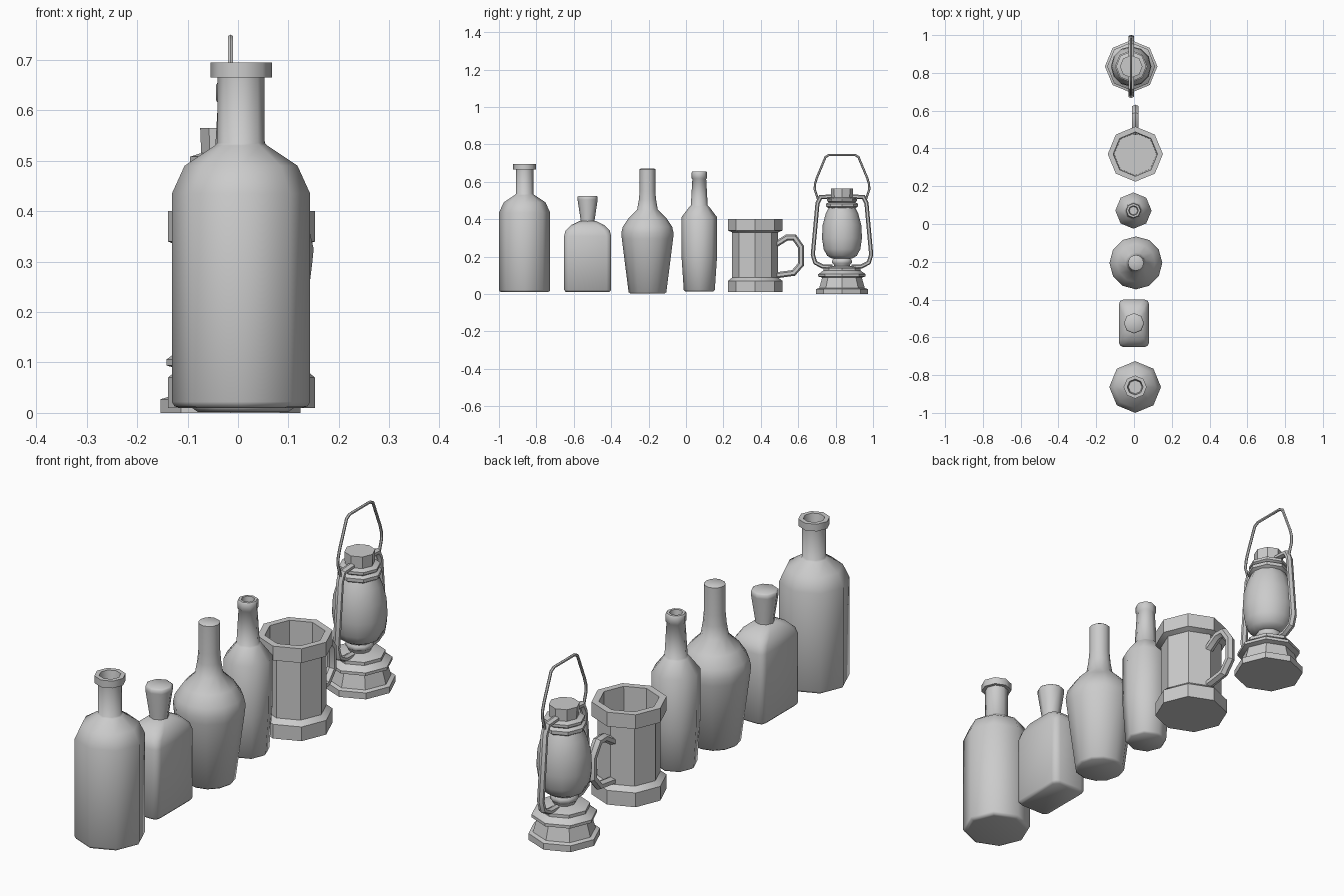
import bpy, math
from mathutils import Vector


def make(name, verts, faces, angle):
    me = bpy.data.meshes.new(name)
    me.from_pydata(verts, [], faces)
    me.update()
    ob = bpy.data.objects.new(name, me)
    bpy.context.collection.objects.link(ob)
    me.shade_smooth()
    me.set_sharp_from_angle(angle=math.radians(angle))
    return ob


def loft(name, rings, angle, cyclic=False):
    """Skin a stack of equal-length rings and cap both ends."""
    n = len(rings[0])
    verts = [p for r in rings for p in r]
    faces = []
    for k in range(len(rings) - 1):
        for i in range(n):
            j = (i + 1) % n
            faces.append((k * n + i, k * n + j, (k + 1) * n + j, (k + 1) * n + i))
    last = (len(rings) - 1) * n
    faces.append(tuple(reversed(range(n))))
    faces.append(tuple(range(last, last + n)))
    return make(name, verts, faces, angle)


def lathe(name, cx, cy, profile, n=8, angle=55):
    rings = [[(cx + r * math.cos(2 * math.pi * i / n),
               cy + r * math.sin(2 * math.pi * i / n), z) for i in range(n)]
             for r, z in profile]
    return loft(name, rings, angle)


def sweep(name, cx, path, half_x, half_t, n=6, angle=35):
    """Sweep an elliptical section along a path of (y, z) points, mitred."""
    pts = [Vector(p) for p in path]
    rings = []
    for i, p in enumerate(pts):
        a = (p - pts[i - 1]).normalized() if i else None
        b = (pts[i + 1] - p).normalized() if i < len(pts) - 1 else None
        a, b = a or b, b or a
        t = (a + b).normalized()
        side = Vector((-t.y, t.x)) / max(0.5, t.dot(a))
        ring = []
        for k in range(n):
            w = 2 * math.pi * (k + 0.5) / n
            q = p + side * half_t * math.sin(w)
            ring.append((cx + half_x * math.cos(w), q.x, q.y))
        rings.append(ring)
    return loft(name, rings, angle)


def rounded_rect(cx, cy, hx, hy, r, z):
    ring = []
    for c, (sx, sy) in enumerate(((1, 1), (-1, 1), (-1, -1), (1, -1))):
        for k in range(3):
            w = math.pi / 2 * (c + k / 2)
            ring.append((cx + sx * (hx - r) + r * math.cos(w),
                         cy + sy * (hy - r) + r * math.sin(w), z))
    return ring


# Large bottle with a lipped mouth
lathe("large_bottle", 0.006, -0.863, [
    (0.12, 0.01), (0.132, 0.013), (0.137, 0.022), (0.137, 0.435), (0.112, 0.49),
    (0.052, 0.53), (0.047, 0.535), (0.047, 0.665), (0.061, 0.665), (0.061, 0.695),
    (0.042, 0.695), (0.036, 0.655)])

# Square bottle with its stopper
SY = -0.526
loft("square_bottle", [rounded_rect(0, SY, *s) for s in (
    (0.07, 0.117, 0.02, 0.012), (0.08, 0.126, 0.025, 0.022), (0.08, 0.126, 0.025, 0.31),
    (0.074, 0.118, 0.03, 0.34), (0.062, 0.09, 0.035, 0.368), (0.036, 0.045, 0.03, 0.39))], 55)
lathe("stopper", 0, SY, [
    (0.038, 0.38), (0.038, 0.40), (0.054, 0.505), (0.054, 0.52), (0.047, 0.525)])

# Tapered bottle, closed at the top
lathe("tapered_bottle", 0.01, -0.206, [
    (0.09, 0.002), (0.101, 0.01), (0.137, 0.295), (0.14, 0.325), (0.132, 0.36),
    (0.102, 0.405), (0.055, 0.452), (0.046, 0.505), (0.042, 0.55), (0.042, 0.667),
    (0.036, 0.671)], n=12)

# Slim bottle with an open mouth
lathe("slim_bottle", -0.003, 0.071, [
    (0.075, 0.014), (0.083, 0.022), (0.095, 0.2), (0.096, 0.41), (0.05, 0.47),
    (0.045, 0.475), (0.037, 0.615), (0.041, 0.62), (0.041, 0.65), (0.037, 0.655),
    (0.026, 0.655), (0.022, 0.62)], angle=50)

# Mug with thick bands and a faceted handle
lathe("mug", 0.007, 0.37, [
    (0.146, 0.01), (0.146, 0.07), (0.123, 0.088), (0.123, 0.33), (0.146, 0.34),
    (0.146, 0.40), (0.117, 0.40), (0.112, 0.1)], angle=30)
sweep("mug_handle", 0.007, [
    (0.48, 0.265), (0.54, 0.303), (0.58, 0.302), (0.616, 0.25), (0.616, 0.16),
    (0.575, 0.113), (0.48, 0.10)], 0.02, 0.016)

# Lantern: base, burner, glass and cap
LX, LY = -0.015, 0.834
lathe("lantern_base", LX, LY, [
    (0.139, 0.0), (0.139, 0.027), (0.122, 0.032), (0.106, 0.088), (0.127, 0.094),
    (0.127, 0.106), (0.1, 0.125), (0.1, 0.138), (0.055, 0.15)], angle=30)
lathe("burner", LX, LY, [
    (0.045, 0.14), (0.045, 0.158), (0.055, 0.166), (0.055, 0.18), (0.04, 0.2)], n=10)
lathe("lantern_glass", LX, LY, [
    (0.055, 0.19), (0.08, 0.205), (0.098, 0.24), (0.107, 0.3), (0.103, 0.37),
    (0.087, 0.43), (0.07, 0.465)], n=12)
lathe("lantern_cap", LX, LY, [
    (0.07, 0.458), (0.086, 0.468), (0.086, 0.482), (0.07, 0.49), (0.08, 0.497),
    (0.08, 0.508), (0.058, 0.515), (0.06, 0.565)], angle=30)

# Side tubes, mirrored about the lantern's centre
for side, s in (("front", -1), ("back", 1)):
    sweep("lantern_tube_" + side, LX, [(LY + s * y, z) for y, z in (
        (0.055, 0.522), (0.115, 0.518), (0.131, 0.485), (0.156, 0.21),
        (0.143, 0.168), (0.105, 0.148), (0.05, 0.146))], 0.016, 0.011)

# Wire carrying handle
half = [(0.128, 0.505), (0.146, 0.56), (0.144, 0.59), (0.135, 0.62), (0.088, 0.733),
        (0.068, 0.744)]
wire = [(LY - y, z) for y, z in half] + [(LY + y, z) for y, z in reversed(half)]
sweep("lantern_wire_handle", LX, wire, 0.006, 0.006)
